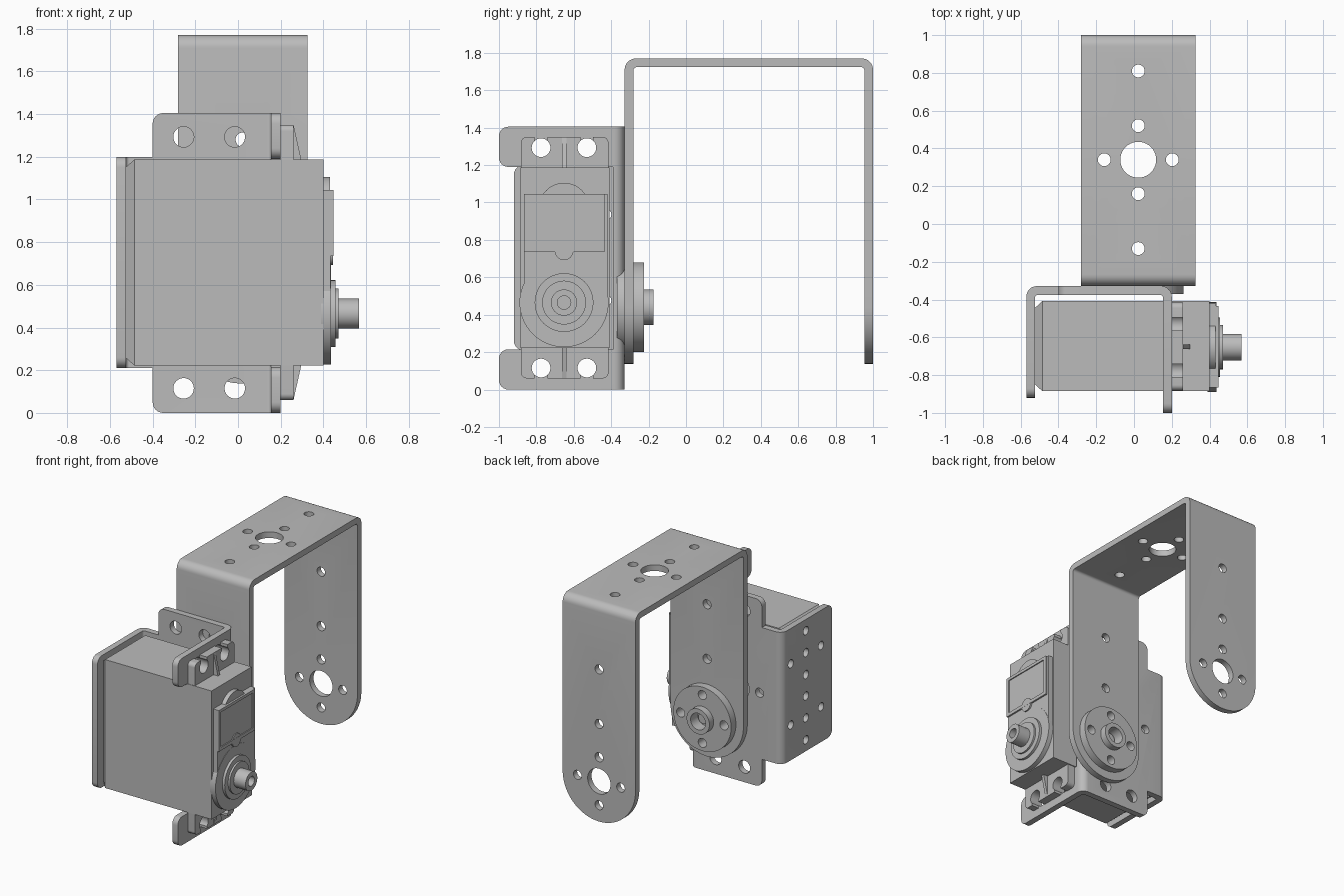
import bpy, bmesh, math
from mathutils import Vector

cube = bpy.data.objects.get("Cube")
if cube:
    bpy.data.objects.remove(cube, do_unlink=True)

metal = bpy.data.materials.new("plain_grey")
metal.use_nodes = True
GREY = (0.5, 0.5, 0.5, 1)
metal.diffuse_color = GREY
metal.node_tree.nodes["Principled BSDF"].inputs["Base Color"].default_value = GREY

PLACE = {"x": lambda a, b, d: (d, a, b),
         "y": lambda a, b, d: (a, d, b),
         "z": lambda a, b, d: (a, b, d)}


# ---- outline helpers ----
def circle(a, b, r, n=40):
    return [(a + r * math.cos(2 * math.pi * i / n), b + r * math.sin(2 * math.pi * i / n)) for i in range(n)]


def rect(a0, a1, b0, b1):
    return [(a0, b0), (a1, b0), (a1, b1), (a0, b1)]


def rounded(pts, radii, steps=8):
    """Round each corner of an outline; radii is one number or one per corner."""
    if not isinstance(radii, (list, tuple)):
        radii = [radii] * len(pts)
    out = []
    for i, r in enumerate(radii):
        p = Vector(pts[i])
        u = (Vector(pts[i - 1]) - p).normalized()
        v = (Vector(pts[(i + 1) % len(pts)]) - p).normalized()
        if r == 0:
            out.append(tuple(p))
            continue
        mid = p + (u + v) * r                      # right-angled corners
        for k in range(steps + 1):
            t = math.pi / 2 * k / steps
            out.append(tuple(mid - v * r * math.cos(t) - u * r * math.sin(t)))
    return out


# ---- solid helpers ----
def prism(bm, pts, axis, lo, hi):
    rows = [[bm.verts.new(PLACE[axis](a, b, d)) for a, b in pts] for d in (lo, hi)]
    bm.faces.new(rows[0])
    bm.faces.new(rows[1][::-1])
    n = len(pts)
    for i in range(n):
        j = (i + 1) % n
        bm.faces.new((rows[0][j], rows[0][i], rows[1][i], rows[1][j]))


def make(name, solids):
    bm = bmesh.new()
    for s in solids:
        prism(bm, *s)
    bmesh.ops.recalc_face_normals(bm, faces=bm.faces)
    me = bpy.data.meshes.new(name)
    bm.to_mesh(me)
    bm.free()
    me.materials.append(metal)
    ob = bpy.data.objects.new(name, me)
    bpy.context.scene.collection.objects.link(ob)
    return ob


def boolean(ob, op, solids):
    cutter = make("cutter", solids)
    mod = ob.modifiers.new("cut", "BOOLEAN")
    mod.operation, mod.object, mod.solver = op, cutter, "EXACT"
    deps = bpy.context.evaluated_depsgraph_get()
    me = bpy.data.meshes.new_from_object(ob.evaluated_get(deps))
    ob.modifiers.clear()
    ob.data = me
    bpy.data.objects.remove(cutter, do_unlink=True)


def smooth(ob):
    ob.data.shade_smooth()
    ob.data.set_sharp_from_angle(angle=math.radians(30))


def hole_cross(a, b, axis, lo, hi):
    """One large hole with four small ones around it."""
    small = [(a + s, b) for s in (-.18, .18)] + [(a, b + s) for s in (-.18, .18)]
    return [(circle(a, b, .095), axis, lo, hi)] + [(circle(p, q, .034, 24), axis, lo, hi) for p, q in small]


T = .046                # sheet thickness
CX, CZ = .0225, .44     # pivot of the swinging bracket

# ---- swinging U bracket ----
u_profile = rounded([(-.328, .1), (-.328, 1.77), (1, 1.77), (1, .1),
                     (1 - T, .1), (1 - T, 1.77 - T), (-.328 + T, 1.77 - T), (-.328 + T, .1)],
                    [0, .06, .06, 0, 0, .02, .02, 0])
swing = make("swing_bracket", [(u_profile, "x", -.28, .325)])
leg = rounded(rect(-.28, .325, .1375, 2), [.3024, .3024, 0, 0], 20)
boolean(swing, "INTERSECT", [(leg, "y", -.6, 1.3)])
holes = hole_cross(CX, CZ, "y", -.6, 1.3)
holes += [(circle(CX, CZ + d, .034, 24), "y", -.6, 1.3) for d in (.43, .84)]
holes += hole_cross(CX, .34, "z", 1.65, 1.9)
holes += [(circle(CX, .34 + d, .034, 24), "z", 1.65, 1.9) for d in (-.47, .47)]
boolean(swing, "DIFFERENCE", holes)
smooth(swing)

# ---- horn disc and hub on the swinging bracket ----
horn = make("horn_disc", [(circle(CX, CZ, .24, 64), "y", -.284, -.225)])
boolean(horn, "DIFFERENCE", hole_cross(CX, CZ, "y", -.4, 0))
hub = make("horn_hub", [(circle(CX, CZ, .095), "y", -.34, -.175)])
boolean(hub, "DIFFERENCE", [(circle(CX, CZ, .062), "y", -.26, 0)])
screw = make("horn_screw", [(circle(CX, CZ, .04, 24), "y", -.3, -.235)])
pivot = make("pivot_washer", [(circle(CX, CZ, .24, 64), "y", -.37, -.329)])
for ob in (horn, hub, screw, pivot):
    smooth(ob)

# ---- motor bracket: U profile, trimmed to tabs, corners rounded, then drilled ----
x0, x1, yb = -.57, .2, -.329
m_profile = rounded([(x0, -.92), (x0, yb), (x1, yb), (x1, -1), (x1 - T, -1),
                     (x1 - T, yb - T), (x0 + T, yb - T), (x0 + T, -.92)],
                    [0, .055, .055, 0, 0, .015, .015, 0])
mount = make("motor_bracket", [(m_profile, "z", 0, 1.405)])
boolean(mount, "DIFFERENCE", [
    (rect(-.8, -.4, -.2, .21), "y", -1.2, 0), (rect(-.8, -.4, 1.2, 1.6), "y", -1.2, 0),
    (rect(-1.2, -.39, .215, 1.19), "x", .1, .4)])
bm = bmesh.new()
bm.from_mesh(mount.data)


def is_corner(e):
    a, b = (v.co for v in e.verts)
    d = b - a
    along_x = abs(d.x) > .03 and abs(d.y) + abs(d.z) < .001 and a.y < -.9
    tab_end = abs(d.y) > .03 and abs(d.x) + abs(d.z) < .001 and abs(a.x + .4) < .01 and not .1 < a.z < 1.3
    return along_x or tab_end


bmesh.ops.bevel(bm, geom=[e for e in bm.edges if is_corner(e)], offset=.05,
                segments=6, profile=.5, affect="EDGES")
bm.to_mesh(mount.data)
bm.free()
drill = hole_cross(-.2, .705, "y", -.45, 0)
for z in (.115, 1.293):
    drill += [(circle(x, z, .048), "y", -.45, 0) for x in (-.255, -.015)]
    drill += [(circle(y, z, .05), "x", .1, .4) for y in (-.775, -.53)]
drill += [(circle(-.61, .705 + s * d, .031, 24), "x", -.7, -.5) for s in (-1, 1) for d in (.08, .245, .41)]
drill += [(circle(-.61 + a, .705 + b, .031, 24), "x", -.7, -.5) for a in (-.18, .18) for b in (-.23, .23)]
boolean(mount, "DIFFERENCE", drill)
smooth(mount)

# ---- motor body with tapered rear cap ----
YM, ZM = -.647, .705    # middle of the motor case
make("motor_case", [(rect(-.885, -.408, .222, 1.187), "x", -.485, .4)])
cap = make("rear_cap", [(rect(-.885, -.408, .222, 1.187), "x", -.524, -.485)])
for v in cap.data.vertices:
    if v.co.x < -.5:
        v.co.y = YM + (v.co.y - YM) * .85
        v.co.z = ZM + (v.co.z - ZM) * .93

# ---- mounting ears with open slots and ribs ----
ears = make("motor_ears", [(rounded(rect(-.882, -.415, .06, 1.35), .03), "x", .2, .26)])
slots = []
for z, lo, hi in ((.115, 0, .115), (1.293, 1.293, 1.5)):
    for y in (-.775, -.53):
        slots += [(circle(y, z, .05), "x", .1, .4)]
boolean(ears, "DIFFERENCE", slots)
boolean(ears, "DIFFERENCE", [(rect(y - .034, y + .034, lo, hi), "x", .1, .4)
                             for lo, hi in ((0, .115), (1.293, 1.5)) for y in (-.775, -.53)])
smooth(ears)
make("ear_ribs", [([(.25, z), (.26, z), (.298, base), (.25, base)], "y", -.662, -.638)
                  for z, base in ((1.35, 1.18), (.06, .23))])

# ---- gear cover, raised panel and output shaft ----
YS, ZS = -.652, .465
cover = make("gear_cover", [
    (rect(-.865, -.42, ZS, 1.045), "x", .39, .434),
    (circle(YS, .97, .135), "x", .39, .432),
    (circle(YS, ZS, .238, 64), "x", .39, .436)])
panel = make("label_panel", [(rect(-.865, -.435, .735, 1.045), "x", .43, .447)])
boolean(panel, "DIFFERENCE", [(rect(-.842, -.46, .76, 1.023), "x", .439, .6)])
notch = make("panel_tab", [(circle(YS, .742, .05), "x", .43, .446)])
shaft = make("output_shaft", [
    (circle(YS, ZS, .157, 48), "x", .42, .456),
    (circle(YS, ZS, .117, 48), "x", .42, .47)])
spindle = make("spindle", [(circle(YS, ZS, .07), "x", .42, .568)])
boolean(spindle, "DIFFERENCE", [(circle(YS, ZS, .036, 24), "x", .48, .7)])
for ob in (cover, notch, shaft, spindle):
    smooth(ob)
